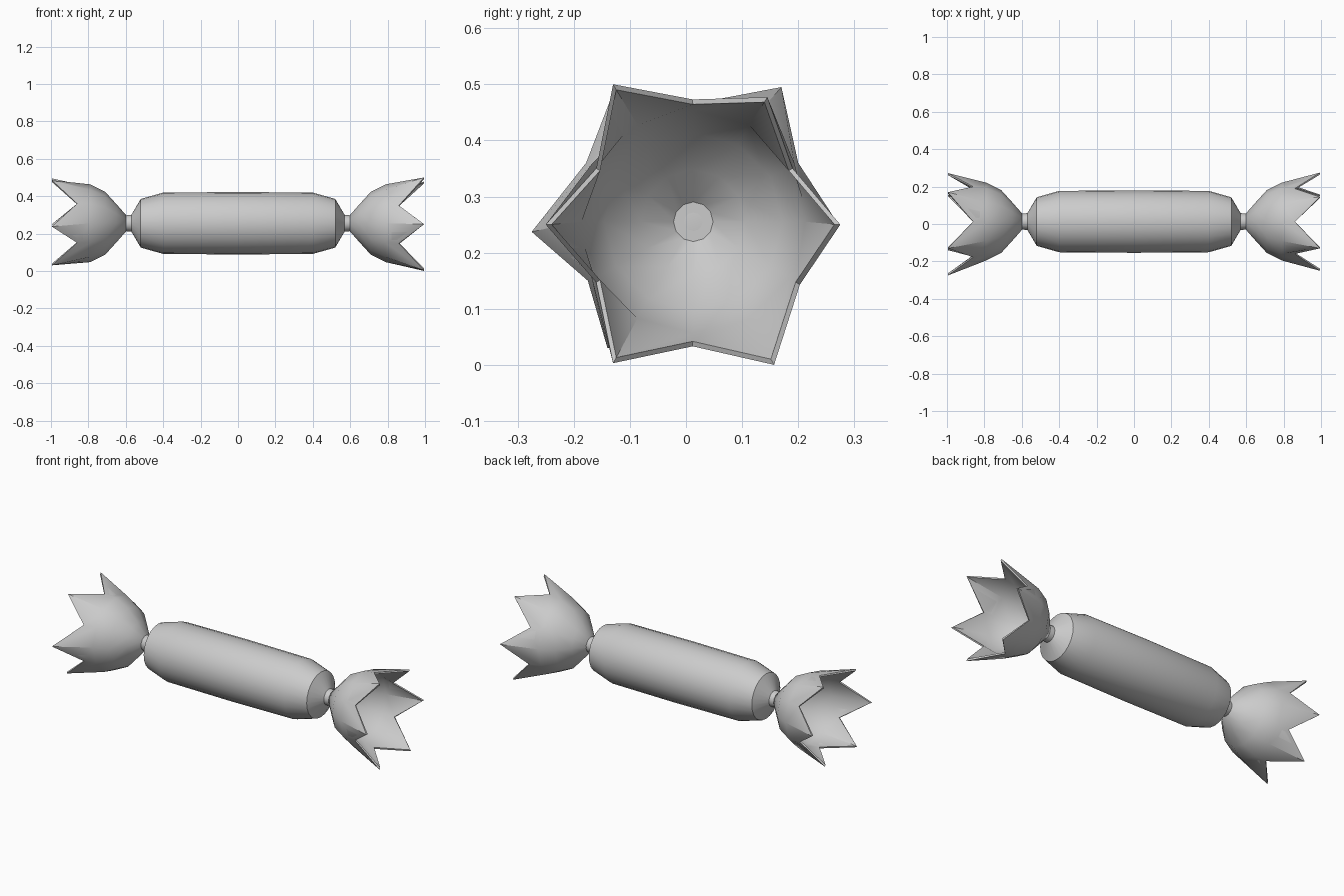
import bpy, bmesh
from math import sin, cos, pi, radians

if "Cube" in bpy.data.objects:
    bpy.data.objects.remove(bpy.data.objects["Cube"])

CY, CZ = 0.013, 0.255  # long axis of the sweet


def circle(x, r, n):
    return [(x, CY + r * cos(2 * pi * i / n), CZ + r * sin(2 * pi * i / n)) for i in range(n)]


def loft(name, rings, start, end):
    """Skin a list of equal rings and close both ends with a fan."""
    bm = bmesh.new()
    vs = [[bm.verts.new(p) for p in ring] for ring in rings]
    n = len(vs[0])
    for a, b in zip(vs, vs[1:]):
        for i in range(n):
            j = (i + 1) % n
            bm.faces.new((a[i], a[j], b[j], b[i]))
    for ring, x in ((vs[0], start), (vs[-1], end)):
        c = bm.verts.new((x, CY, CZ))
        for i in range(n):
            bm.faces.new((ring[i], ring[(i + 1) % n], c))
    bmesh.ops.recalc_face_normals(bm, faces=bm.faces)
    me = bpy.data.meshes.new(name)
    bm.to_mesh(me)
    bm.free()
    ob = bpy.data.objects.new(name, me)
    bpy.context.collection.objects.link(ob)
    bpy.ops.object.select_all(action='DESELECT')
    ob.select_set(True)
    bpy.context.view_layer.objects.active = ob
    bpy.ops.object.shade_smooth_by_angle(angle=radians(40))
    return ob


# Wrapped body with a narrow neck at each end
half = [(0.605, 0.042), (0.57, 0.045), (0.52, 0.13), (0.4, 0.164), (0.0, 0.167)]
profile = [(-x, r) for x, r in half] + [(x, r) for x, r in half[-2::-1]]
loft("wrapper_body", [circle(x, r, 24) for x, r in profile], -0.605, 0.605)


# Flared wrapper end: outer wall, pointed rim, inner wall
def flare(name, side, rim):
    edge = [(side * (0.995 if k % 2 == 0 else 0.86), y, z) for k, (y, z) in enumerate(rim)]
    inner_edge = [(x, CY + (y - CY) * 0.96, CZ + (z - CZ) * 0.96) for x, y, z in edge]
    walls = [(0.597, 0.042), (0.65, 0.102), (0.71, 0.168), (0.79, 0.208)]
    outer = [circle(side * x, r, 12) for x, r in walls]
    inner = [circle(side * (x + 0.006), r - 0.009, 12) for x, r in walls[::-1]]
    loft(name, outer + [edge, inner_edge] + inner, side * 0.595, side * 0.607)


# Rim points (y, z), alternating tip and notch
flare("wrapper_end_right", 1, [
    (0.275, 0.25), (0.19, 0.35), (0.145, 0.477), (0.012, 0.473), (-0.13, 0.5), (-0.16, 0.35),
    (-0.25, 0.25), (-0.16, 0.147), (-0.13, 0.003), (0.012, 0.033), (0.157, 0.0), (0.203, 0.143)])
flare("wrapper_end_left", -1, [
    (0.272, 0.25), (0.2, 0.36), (0.17, 0.495), (0.012, 0.465), (-0.13, 0.485), (-0.178, 0.36),
    (-0.275, 0.237), (-0.175, 0.15), (-0.14, 0.03), (0.012, 0.045), (0.155, 0.03), (0.19, 0.15)])
